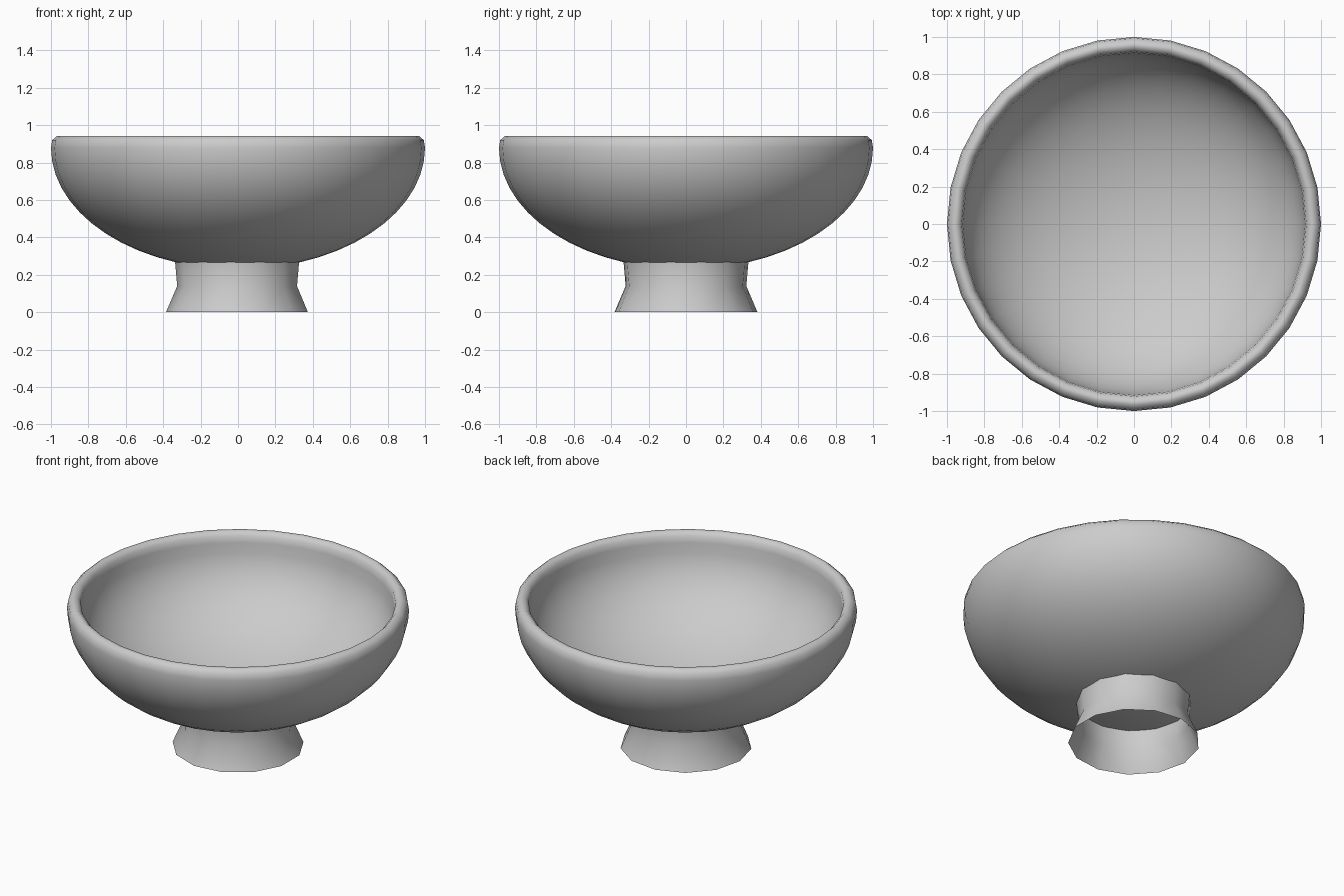
import bpy, math

if "Cube" in bpy.data.objects:
    bpy.data.objects.remove(bpy.data.objects["Cube"])


def lathe(name, profile, sides, start=0.0):
    """Spin a (radius, z) profile around z; radius 0 becomes a single pole."""
    verts, faces, rings = [], [], []
    for r, z in profile:
        first = len(verts)
        if r < 1e-6:
            verts.append((0, 0, z))
            rings.append([first] * sides)
        else:
            for i in range(sides):
                a = start + 2 * math.pi * i / sides
                verts.append((r * math.cos(a), r * math.sin(a), z))
            rings.append(list(range(first, first + sides)))
    for lo, hi in zip(rings, rings[1:]):
        for i in range(sides):
            j = (i + 1) % sides
            face = list(dict.fromkeys((lo[i], lo[j], hi[j], hi[i])))
            faces.append(face)
    mesh = bpy.data.meshes.new(name)
    mesh.from_pydata(verts, [], faces)
    for poly in mesh.polygons:
        poly.use_smooth = True
    obj = bpy.data.objects.new(name, mesh)
    bpy.context.collection.objects.link(obj)
    return obj


def bowl_curve(radius, depth, z_top, steps=14):
    """Quarter ellipse from the bottom pole up to the widest point."""
    return [(radius * math.sin(t), z_top - depth * math.cos(t))
            for t in (math.pi / 2 * k / steps for k in range(steps + 1))]


# Bowl: outer shell, rounded rim, inner shell
outer = bowl_curve(1.0, 0.65, 0.88)
inner = bowl_curve(0.915, 0.57, 0.88)
rim = [(0.993, 0.92), (0.967, 0.943), (0.945, 0.943), (0.922, 0.92)]
lathe("bowl", outer + rim + inner[::-1], 32)

# Foot: open, flared, thin-walled ring with few sides
lathe("foot", [(0.385, 0.0), (0.325, 0.14), (0.337, 0.275)], 13, math.pi)
